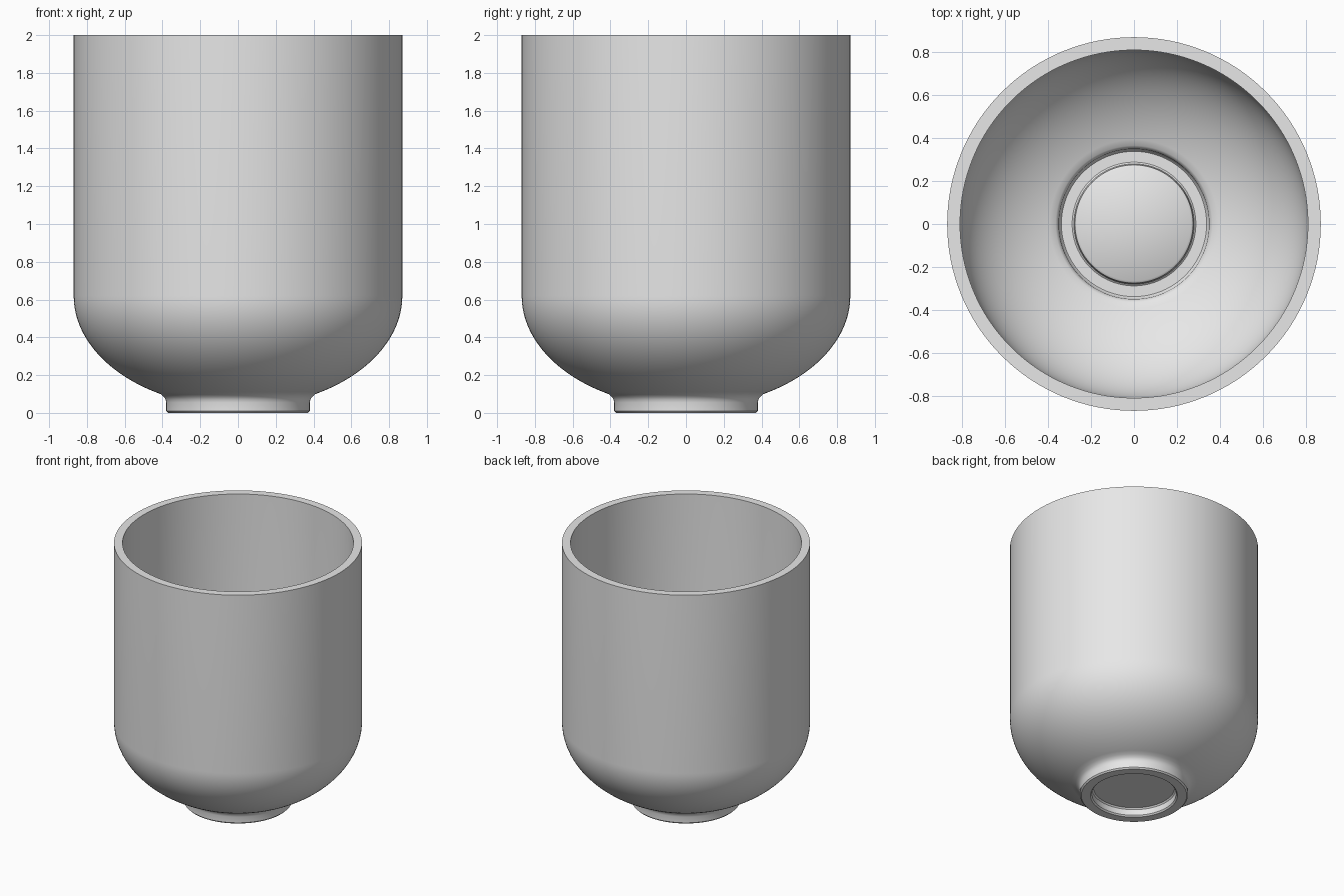
import bpy, bmesh
from math import sin, cos, acos, pi, radians

# Remove the default object
if "Cube" in bpy.data.objects:
    bpy.data.objects.remove(bpy.data.objects["Cube"], do_unlink=True)

SEGMENTS = 128
TOP, SHOULDER = 2.0, 0.62        # rim height, height where the bowl begins
OUTER, WALL = 0.87, 0.06

grey = bpy.data.materials.new("plain grey")
grey.use_nodes = True
colour = (0.8, 0.8, 0.8, 1)
grey.diffuse_color = colour
grey.node_tree.nodes["Principled BSDF"].inputs["Base Color"].default_value = colour


def bowl(radius, depth, end_radius, steps=28):
    """Elliptical curve from near the foot up to the shoulder."""
    start = acos(end_radius / radius)
    angles = [start * (1 - i / steps) for i in range(steps + 1)]
    return [(radius * cos(a), SHOULDER - depth * sin(a)) for a in angles]


def lathe(name, profile):
    """Spin a profile of (radius, height) around the z axis."""
    bm = bmesh.new()
    verts = [bm.verts.new((r, 0, z)) for r, z in profile]
    edges = [bm.edges.new(pair) for pair in zip(verts, verts[1:])]
    bmesh.ops.spin(bm, geom=verts + edges, cent=(0, 0, 0), axis=(0, 0, 1),
                   angle=2 * pi, steps=SEGMENTS, use_merge=False)
    bmesh.ops.remove_doubles(bm, verts=bm.verts, dist=0.0005)
    bmesh.ops.recalc_face_normals(bm, faces=bm.faces)
    mesh = bpy.data.meshes.new(name)
    bm.to_mesh(mesh)
    bm.free()
    mesh.materials.append(grey)
    obj = bpy.data.objects.new(name, mesh)
    bpy.context.collection.objects.link(obj)
    bpy.ops.object.select_all(action="DESELECT")
    obj.select_set(True)
    bpy.context.view_layer.objects.active = obj
    bpy.ops.object.shade_smooth_by_angle(angle=radians(40))
    return obj


# Underside: recessed centre, then the foot ring with softened edges
underside = [(0, 0.065), (0.285, 0.065), (0.295, 0.055), (0.295, 0.01),
             (0.305, 0), (0.37, 0), (0.38, 0.01), (0.38, 0.055),
             (0.384, 0.072), (0.392, 0.084)]

# Outside and inside walls, joined by a flat rim
outside = bowl(OUTER, 0.59, 0.41) + [(OUTER, TOP)]
inside = [(OUTER - WALL, TOP)] + bowl(OUTER - WALL, 0.53, 0.365)[::-1]

# Inner floor: a shallow channel around a raised disc
floor = [(0.356, 0.138), (0.35, 0.125), (0.347, 0.085), (0.338, 0.075),
         (0.288, 0.075), (0.28, 0.082), (0.275, 0.115), (0.265, 0.123),
         (0, 0.123)]

lathe("cup", underside + outside + inside + floor)
